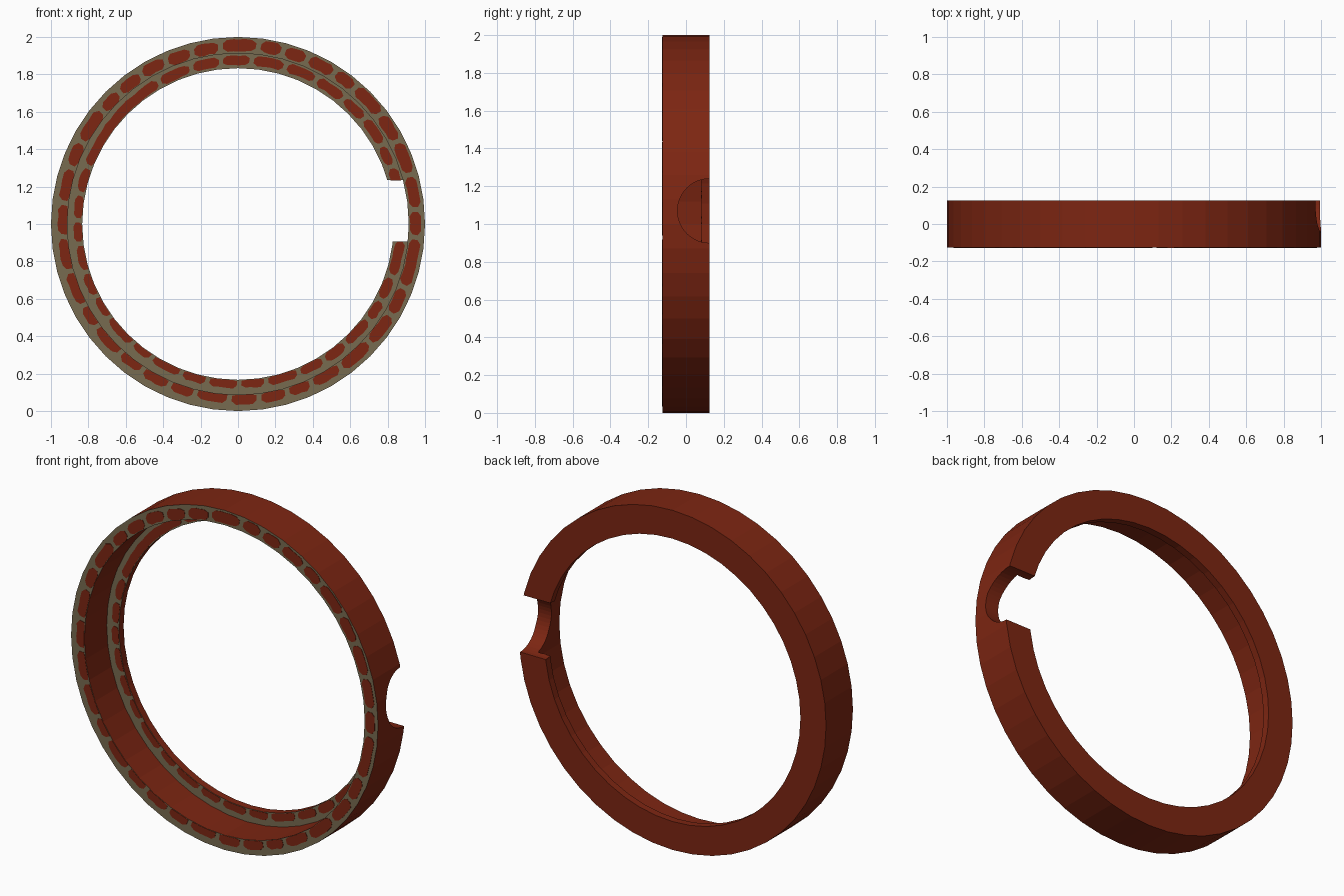
import bpy, bmesh, math, random

if "Cube" in bpy.data.objects:
    bpy.data.objects.remove(bpy.data.objects["Cube"])

random.seed(4)
SEG = 48
R_OUT, R_MID, R_IN = 1.0, 0.913, 0.833
Y_FRONT, Y_STEP, Y_BACK = -0.125, 0.082, 0.125


def material(name, rgb):
    m = bpy.data.materials.new(name)
    m.diffuse_color = (*rgb, 1)
    m.use_nodes = True
    m.node_tree.nodes["Principled BSDF"].inputs["Base Color"].default_value = m.diffuse_color
    return m


BRICK = material("brick red", (0.205, 0.019, 0.006))
MORTAR = material("mortar grey", (0.185, 0.145, 0.080))


def make_object(name, bm, mats):
    bmesh.ops.recalc_face_normals(bm, faces=bm.faces)
    me = bpy.data.meshes.new(name)
    bm.to_mesh(me)
    bm.free()
    ob = bpy.data.objects.new(name, me)
    bpy.context.collection.objects.link(ob)
    for m in mats:
        me.materials.append(m)
    return ob


# Stepped ring: L-shaped profile (radius, y) turned round the y axis
def build_ring():
    profile = [(R_OUT, Y_FRONT), (R_OUT, Y_BACK), (R_IN, Y_BACK),
               (R_IN, Y_STEP), (R_MID, Y_STEP), (R_MID, Y_FRONT)]
    bm = bmesh.new()
    loops = []
    for i in range(SEG):
        a = 2 * math.pi * i / SEG
        loops.append([bm.verts.new((r * math.cos(a), y, 1 + r * math.sin(a)))
                      for r, y in profile])
    n = len(profile)
    for i in range(SEG):
        p, q = loops[i], loops[(i + 1) % SEG]
        for j in range(n):
            k = (j + 1) % n
            f = bm.faces.new((p[j], p[k], q[k], q[j]))
            # the two front-facing bands are mortar
            f.material_index = 1 if j in (3, 5) else 0
    return make_object("stepped_ring", bm, [BRICK, MORTAR])


# One thin rounded brick plate between two angles (degrees)
def add_brick(bm, a0, a1, r0, r1, y, limits):
    c, dr = 1.3, (r1 - r0) * 0.27
    steps = max(2, round((a1 - a0) / 3))
    angles = [a0 + c + (a1 - a0 - 2 * c) * i / steps for i in range(steps + 1)]

    def jit():
        return random.uniform(-0.003, 0.003)

    outline = [(a, r1 + jit()) for a in angles]
    outline += [(a1, r1 - dr), (a1 + 0.2, r0 + dr)]
    outline += [(a, r0 + jit()) for a in reversed(angles)]
    outline += [(a0, r0 + dr), (a0 - 0.2, r1 - dr)]
    verts = []
    for a, r in outline:
        t = math.radians(a)
        # pattern sits slightly off centre, kept inside its band
        x, z = 0.009 + r * math.cos(t), 0.011 + r * math.sin(t)
        d = math.hypot(x, z)
        s = min(max(d, limits[0]), limits[1]) / d
        verts.append(bm.verts.new((x * s, y - 0.002, 1 + z * s)))
    face = bm.faces.new(verts)
    geo = bmesh.ops.extrude_face_region(bm, geom=[face], use_keep_orig=True)
    for v in geo["geom"]:
        if isinstance(v, bmesh.types.BMVert):
            v.co.y += 0.004


# A course of bricks with uneven lengths
def build_course(name, r0, r1, y, limits, start, long_span=None):
    bm = bmesh.new()
    a, end = start, start + 360
    while a < end - 4:
        length = random.uniform(8, 12.5)
        if long_span and long_span[0] <= a < long_span[1]:
            length = long_span[1] - a
        if end - (a + length) < 7:
            length = end - a
        w = random.uniform(-0.003, 0.003)
        add_brick(bm, a + 0.9, a + length - 0.9, r0 + w, r1 + w, y, limits)
        a += length
    return make_object(name, bm, [BRICK])


ring = build_ring()
outer = build_course("outer_brick_course", 0.912, 0.974, Y_FRONT,
                     (R_MID + 0.001, 0.996), -5)
inner = build_course("inner_brick_course", 0.836, 0.888, Y_STEP,
                     (R_IN + 0.002, 0.909), -6, (112, 160))

# Round notch cut through the right side from the back
bpy.ops.mesh.primitive_cylinder_add(vertices=48, radius=0.17, depth=0.6,
                                    location=(0.95, Y_BACK, 1.07),
                                    rotation=(0, math.pi / 2, 0))
cutter = bpy.context.object
cutter.name = "notch_cutter"
cutter.hide_render = True
cutter.data.materials.append(BRICK)
for ob in (ring, inner):
    bpy.context.view_layer.objects.active = ob
    mod = ob.modifiers.new("notch", 'BOOLEAN')
    mod.operation = 'DIFFERENCE'
    mod.solver = 'EXACT'
    mod.object = cutter
    bpy.ops.object.modifier_apply(modifier=mod.name)
bpy.data.objects.remove(cutter, do_unlink=True)
